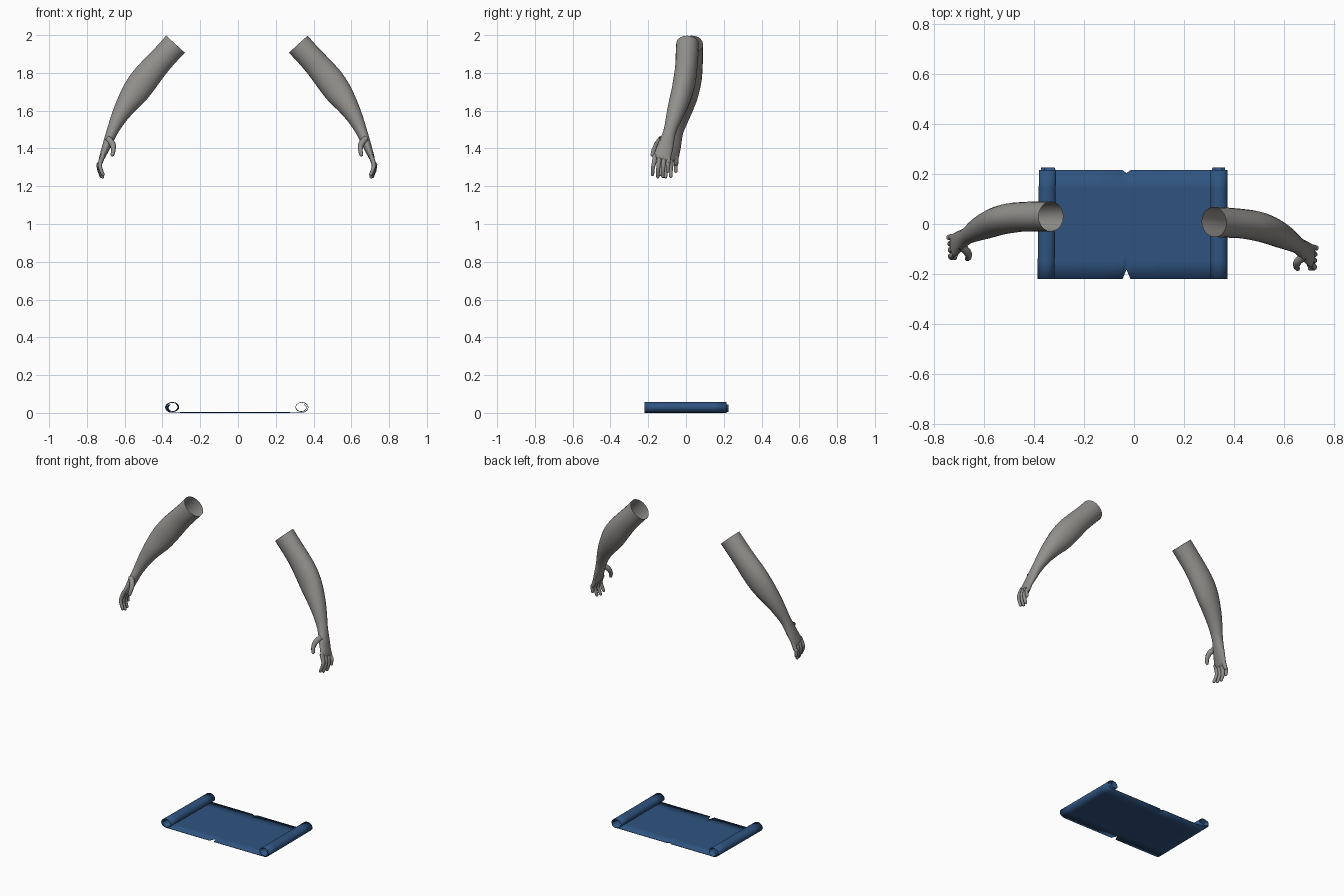
import bpy, bmesh, math
from mathutils import Vector

if "Cube" in bpy.data.objects:
    bpy.data.objects.remove(bpy.data.objects["Cube"])


def material(name, rgb):
    m = bpy.data.materials.new(name)
    m.diffuse_color = (*rgb, 1)
    m.use_nodes = True
    m.node_tree.nodes["Principled BSDF"].inputs["Base Color"].default_value = m.diffuse_color
    return m


GREY = material("warm grey", (0.29, 0.28, 0.265))
BLUE = material("deep blue", (0.028, 0.088, 0.215))


def finish(bm, name, mat, angle=60):
    bmesh.ops.recalc_face_normals(bm, faces=bm.faces)
    me = bpy.data.meshes.new(name)
    bm.to_mesh(me)
    bm.free()
    me.materials.append(mat)
    ob = bpy.data.objects.new(name, me)
    bpy.context.collection.objects.link(ob)
    bpy.ops.object.select_all(action='DESELECT')
    ob.select_set(True)
    bpy.context.view_layer.objects.active = ob
    bpy.ops.object.shade_smooth_by_angle(angle=math.radians(angle))
    return ob


def spline(keys, steps):
    """Catmull-Rom through keys of any dimension."""
    k = [Vector(p) for p in keys]
    k = [2 * k[0] - k[1]] + k + [2 * k[-1] - k[-2]]
    out = []
    for i in range(1, len(k) - 2):
        a, b, c, d = k[i - 1:i + 3]
        for s in range(steps):
            t = s / steps
            out.append(0.5 * (2 * b + (c - a) * t + (2 * a - 5 * b + 4 * c - d) * t * t
                              + (3 * b - a - 3 * c + d) * t ** 3))
    return out + [k[-2]]


def place(p, side):
    """Left limb as given; right limb mirrored and turned slightly forward."""
    if side < 0:
        return p
    x = -p.x - 0.012
    return Vector((x, p.y - 0.022 - 0.05 * (x - 0.32), p.z))


def limb(name, keys, side, sides=20, steps=4):
    """Elliptic tube: keys are x, y, z, thickness radius, y radius. Domed far end, open start."""
    pts = spline(keys, steps)
    pos = [Vector(p[:3]) for p in pts]
    rad = [(p[3], p[4]) for p in pts]
    end = (pos[-1] - pos[-2]).normalized()
    base, (ra, rb) = pos[-1], rad[-1]
    for off, f in ((0.5, 0.87), (0.85, 0.5)):
        pos.append(base + end * ra * off)
        rad.append((ra * f, rb * (1 - (1 - f) * min(1, ra / rb * 1.3))))
    bm = bmesh.new()
    rings = []
    for i, c in enumerate(pos):
        t = (pos[min(i + 1, len(pos) - 1)] - pos[max(i - 1, 0)]).normalized()
        s = Vector((0, 1, 0))
        s = (s - t * s.dot(t)).normalized()
        n = t.cross(s)
        rings.append([bm.verts.new(place(c + n * rad[i][0] * math.cos(a) + s * rad[i][1] * math.sin(a), side))
                      for a in (2 * math.pi * j / sides for j in range(sides))])
    for r, q in zip(rings, rings[1:]):
        for j in range(sides):
            bm.faces.new((r[j], r[(j + 1) % sides], q[(j + 1) % sides], q[j]))
    tip = bm.verts.new(place(base + end * ra, side))
    for j in range(sides):
        bm.faces.new((rings[-1][j], rings[-1][(j + 1) % sides], tip))
    return finish(bm, name, GREY)


# Upper arm, elbow, forearm, wrist and palm
ARM = [(-.331, .030, 1.952, .067, .060), (-.384, .030, 1.894, .066, .060),
       (-.439, .029, 1.833, .069, .059), (-.495, .023, 1.765, .074, .060),
       (-.545, .011, 1.696, .071, .057), (-.593, -.008, 1.627, .056, .052),
       (-.632, -.027, 1.561, .042, .043), (-.667, -.048, 1.487, .030, .034),
       (-.695, -.068, 1.415, .023, .042), (-.720, -.086, 1.352, .015, .047)]

# Fingers: name, knuckle y, tip y, tip x, tip z
FINGERS = [("index_finger", -.122, -.136, -.715, 1.262), ("middle_finger", -.098, -.108, -.717, 1.250),
           ("ring_finger", -.074, -.081, -.724, 1.252), ("little_finger", -.051, -.054, -.735, 1.280)]

for side, label in ((-1, "left"), (1, "right")):
    limb(label + "_arm", ARM, side)
    for name, ky, ty, tx, tz in FINGERS:
        limb(label + "_" + name,
             [(-.714, ky, 1.365, .013, .013), (-.730, ky * .6 + ty * .4, 1.322, .012, .012),
              ((tx - .737) / 2 - .003, ky * .2 + ty * .8, tz + .035, .0105, .0105),
              (tx, ty, tz, .009, .009)], side, 10, 3)
    limb(label + "_thumb",
         [(-.688, -.088, 1.452, .016, .018), (-.664, -.114, 1.423, .016, .015),
          (-.660, -.132, 1.392, .012, .012), (-.665, -.139, 1.367, .010, .010)], side, 10, 3)


# Scroll: one profile running from the left curl, along the flat sheet, to the right curl
def curl(cx, direction):
    """Points from the sheet outwards, over the top and back inside."""
    pts = []
    for i in range(43):
        a = math.radians(i * 12)
        f = 1 - 0.32 * max(0, a - math.pi) / math.pi / 1.8
        pts.append((cx + direction * 0.034 * f * math.sin(a), 0.029 - 0.0265 * f * math.cos(a)))
    return pts


left, right = curl(-.350, -1), curl(.337, 1)
flat = [(x, 0.002) for x in (-.27, -.15, -.046, -.03, -.014, .1, .22)]
profile = left[::-1] + flat + right

bm = bmesh.new()
cols = []
ROWS = 6
for i, (x, z) in enumerate(profile):
    front, back = -.22, .215
    if abs(x + .03) < .001 and z < .003:      # torn notches in both long edges
        front, back = -.182, .203
    if i < 18 or i > len(profile) - 18:       # inner turn sticks out a little
        back = .226
    cols.append([])
    for r in range(ROWS + 1):
        t = r / ROWS
        skew = 0.006 * t if x < -.3 else 0
        cols[-1].append(bm.verts.new((x + skew, front + (back - front) * t, z)))
for a, b in zip(cols, cols[1:]):
    for r in range(ROWS):
        bm.faces.new((a[r], b[r], b[r + 1], a[r + 1]))
scroll = finish(bm, "scroll", BLUE, 40)
thick = scroll.modifiers.new("paper thickness", 'SOLIDIFY')
thick.thickness = 0.003
thick.offset = 0
